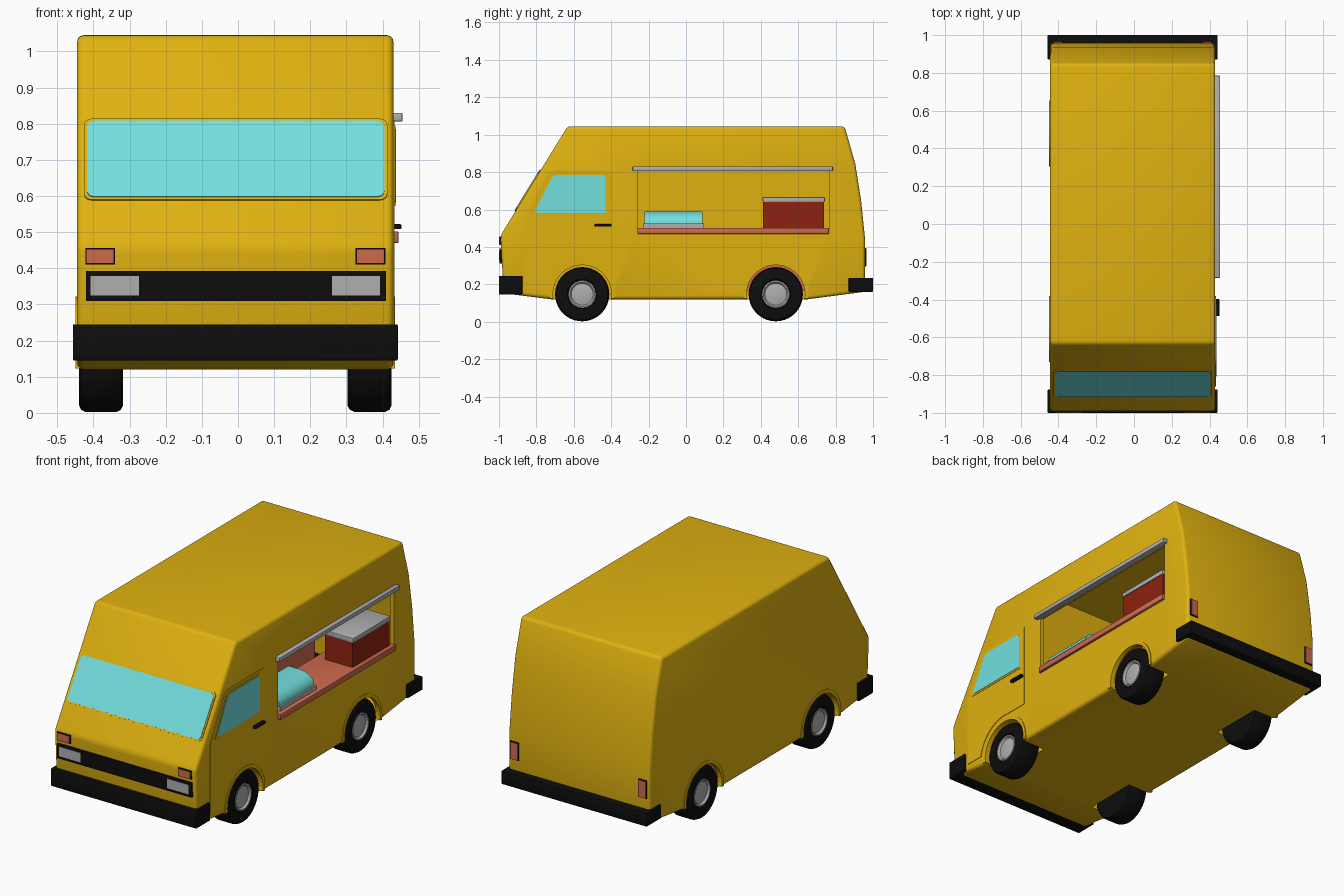
import bpy, bmesh, math
from mathutils import Matrix, Vector

if "Cube" in bpy.data.objects:
    bpy.data.objects.remove(bpy.data.objects["Cube"])

CX, HW = -0.0075, 0.4375          # body centre line and half width
RIGHT = CX + HW
WHEELS = {"front": -0.555, "rear": 0.48}
WZ = 0.147


def mat(name, r, g, b):
    m = bpy.data.materials.new(name)
    m.diffuse_color = (r, g, b, 1)
    m.use_nodes = True
    m.node_tree.nodes["Principled BSDF"].inputs["Base Color"].default_value = m.diffuse_color
    return m


YELLOW = mat("yellow paint", 0.74, 0.44, 0.005)
CYAN = mat("cyan glass", 0.17, 0.74, 0.73)
BLACK = mat("black rubber", 0.004, 0.004, 0.004)
GREY = mat("light grey", 0.43, 0.43, 0.43)
SALMON = mat("salmon", 0.62, 0.145, 0.075)
RED = mat("dark red", 0.27, 0.016, 0.005)


def finish(name, bm, m, smooth=True):
    bmesh.ops.recalc_face_normals(bm, faces=bm.faces)
    me = bpy.data.meshes.new(name)
    bm.to_mesh(me)
    bm.free()
    ob = bpy.data.objects.new(name, me)
    bpy.context.collection.objects.link(ob)
    me.materials.append(m)
    if smooth:
        smooth_by_angle(ob)
    return ob


def smooth_by_angle(ob):
    bpy.ops.object.select_all(action='DESELECT')
    ob.select_set(True)
    bpy.context.view_layer.objects.active = ob
    bpy.ops.object.shade_smooth_by_angle(angle=math.radians(35))


def prism(name, pts, a, b, m, axis='x'):
    """Extrude a (y,z) outline along x, or an (x,z) outline along y."""
    bm = bmesh.new()
    put = (lambda p, t: (t, *p)) if axis == 'x' else (lambda p, t: (p[0], t, p[1]))
    v0 = [bm.verts.new(put(p, a)) for p in pts]
    v1 = [bm.verts.new(put(p, b)) for p in pts]
    bm.faces.new(v0)
    bm.faces.new(v1)
    n = len(pts)
    for i in range(n):
        j = (i + 1) % n
        bm.faces.new((v0[i], v0[j], v1[j], v1[i]))
    return finish(name, bm, m, False)


def box(name, x, y, z, m, bevel=0.0, corner=0.0, tilt=0.0):
    """Box from ranges; corner rounds the edges that run along y, tilt leans it back."""
    bm = bmesh.new()
    size = [r[1] - r[0] for r in (x, y, z)]
    mid = Vector([(r[0] + r[1]) / 2 for r in (x, y, z)])
    bmesh.ops.create_cube(bm, size=1, matrix=Matrix.Diagonal((*size, 1)))
    if corner:
        es = [e for e in bm.edges if abs((e.verts[0].co - e.verts[1].co).y) > 1e-5]
        bmesh.ops.bevel(bm, geom=es, offset=corner, segments=4, profile=0.5, affect='EDGES')
    if bevel:
        bmesh.ops.bevel(bm, geom=bm.edges[:], offset=bevel, segments=2, profile=0.5, affect='EDGES')
    bm.transform(Matrix.Translation(mid) @ Matrix.Rotation(-tilt, 4, 'X'))
    return finish(name, bm, m)


def lathe(name, prof, side, y, m, n=40):
    """Spin (x offset, radius) points about the wheel axle."""
    bm = bmesh.new()
    rings = []
    for off, r in prof:
        rings.append([bm.verts.new((CX + side * off, y + r * math.cos(2 * math.pi * i / n),
                                    WZ + r * math.sin(2 * math.pi * i / n))) for i in range(n)])
    for p, q in zip(rings, rings[1:]):
        for i in range(n):
            j = (i + 1) % n
            bm.faces.new((p[i], p[j], q[j], q[i]))
    bm.faces.new(rings[0])
    bm.faces.new(rings[-1])
    return finish(name, bm, m)


def arc(y, r, a0, a1, n=24):
    return [(y + r * math.cos(math.radians(a0 + (a1 - a0) * i / n)),
             WZ + r * math.sin(math.radians(a0 + (a1 - a0) * i / n))) for i in range(n + 1)]


# Body shell: side profile with rounded edges, then cut out
profile = [(-0.975, 0.152), (-0.72, 0.12), (0.65, 0.12), (0.957, 0.16), (0.957, 0.445),
           (0.936, 0.65), (0.905, 0.845), (0.848, 1.045), (-0.633, 1.045), (-0.992, 0.46)]
body = prism("van_body", profile, CX - HW, RIGHT, YELLOW)
bv = body.modifiers.new("round", 'BEVEL')
bv.width, bv.segments, bv.limit_method, bv.angle_limit = 0.018, 3, 'ANGLE', math.radians(25)

room = [(-0.3, 0.16), (0.92, 0.17), (0.92, 0.45), (0.87, 0.84), (0.83, 0.99), (-0.3, 0.99)]
cutters = [prism("room_cutter", room, CX - HW + 0.022, RIGHT - 0.022, YELLOW),
           box("hatch_cutter", (0.36, 0.6), (-0.26, 0.765), (0.47, 0.81), YELLOW)]
for y in WHEELS.values():
    for s in (-1, 1):
        cutters.append(prism("arch_cutter", arc(y, 0.157, 0, 345, 46), CX + s * 0.295, CX + s * 0.6, YELLOW))
for c in cutters:
    c.hide_render = True
    b = body.modifiers.new("cut", 'BOOLEAN')
    b.operation, b.solver, b.object = 'DIFFERENCE', 'EXACT', c
bpy.context.view_layer.update()
done = bpy.data.meshes.new_from_object(body.evaluated_get(bpy.context.evaluated_depsgraph_get()))
body.modifiers.clear()
body.data = done
for c in cutters:
    bpy.data.objects.remove(c)
done.materials.clear()
done.materials.append(YELLOW)
smooth_by_angle(body)

# Wheels, hubs and arch lips
tyre = [(0.31, 0.1), (0.31, 0.125), (0.316, 0.138), (0.33, 0.145), (0.413, 0.145), (0.427, 0.138),
        (0.4325, 0.125), (0.4325, 0.08), (0.42, 0.072)]
hub = [(0.4, 0.073), (0.43, 0.073), (0.431, 0.066), (0.42, 0.058), (0.424, 0.04), (0.426, 0.012)]
for label, y in WHEELS.items():
    for s, sn in ((-1, "left"), (1, "right")):
        lathe(f"{label}_{sn}_tyre", tyre, s, y, BLACK)
        lathe(f"{label}_{sn}_hub", hub, s, y, GREY)
        prism(f"{label}_{sn}_arch_lip", arc(y, 0.175, -8, 188) + arc(y, 0.156, 188, -8),
              CX + s * (HW - 0.02), CX + s * (HW + 0.004), YELLOW)

# Bumpers
box("front_bumper", (-0.457, 0.442), (-1.0, -0.875), (0.145, 0.245), BLACK, 0.004)
box("rear_bumper", (-0.457, 0.442), (0.87, 1.0), (0.16, 0.235), BLACK, 0.004)

# Windscreen with frame, lying on the sloped nose
lean = math.atan2(0.359, 0.585)
h = 0.105 / math.cos(lean)
ym = -0.992 + 0.24 * math.tan(lean)
for name, grow, t, m in (("windscreen_frame", 0.008, 0.004, YELLOW), ("windscreen", 0.0, 0.007, CYAN)):
    box(name, (-0.418 - grow, 0.405 + grow), (ym - t, ym + t), (0.7 - h - grow, 0.7 + h + grow),
        m, corner=0.02, tilt=lean)

# Grille, headlights, indicators and tail lights
box("grille", (-0.42, 0.41), (-0.997, -0.96), (0.31, 0.392), BLACK)
for s, sn in ((-1, "left"), (1, "right")):
    def span(a, b):
        return sorted((CX + s * a, CX + s * b))
    box(f"{sn}_headlight", span(0.267, 0.4), (-0.9995, -0.97), (0.325, 0.378), GREY)
    box(f"{sn}_indicator_frame", span(0.333, 0.415), (-0.997, -0.97), (0.41, 0.456), BLACK)
    box(f"{sn}_indicator", span(0.337, 0.411), (-0.9995, -0.97), (0.414, 0.452), SALMON)
    box(f"{sn}_tail_light_frame", span(0.37, 0.422), (0.94, 0.962), (0.295, 0.395), BLACK)
    box(f"{sn}_tail_light", span(0.374, 0.418), (0.94, 0.966), (0.299, 0.391), SALMON)

# Cab door on the right side, with window and handle
fy = WHEELS["front"]
door = [(-0.39, 0.34), (-0.39, 0.81), (-0.715, 0.81), (-0.74, 0.795), (-0.86, 0.56), (-0.86, 0.175)]
door += arc(fy, 0.195, 172, 82, 16)
prism("cab_door", door, RIGHT - 0.01, RIGHT + 0.003, YELLOW)
frame = [(-0.42, 0.572), (-0.42, 0.785), (-0.43, 0.795), (-0.70, 0.795), (-0.725, 0.78), (-0.822, 0.585), (-0.815, 0.572)]
prism("door_window_frame", frame, RIGHT - 0.01, RIGHT + 0.005, YELLOW)
glass = [(-0.43, 0.582), (-0.43, 0.775), (-0.44, 0.785), (-0.695, 0.785), (-0.718, 0.77), (-0.808, 0.592), (-0.8, 0.582)]
prism("door_window", glass, RIGHT - 0.01, RIGHT + 0.007, CYAN)
box("door_handle", (RIGHT, 0.452), (-0.488, -0.398), (0.508, 0.522), BLACK, 0.003)

# Serving hatch: awning, counter and kitchen items
box("awning", (RIGHT - 0.01, 0.455), (-0.285, 0.785), (0.806, 0.83), GREY, 0.003)
box("serving_counter", (0.19, 0.444), (-0.259, 0.764), (0.47, 0.502), SALMON, 0.003)
box("back_counter", (-0.42, -0.14), (-0.28, 0.88), (0.165, 0.44), SALMON)
box("display_base", (0.24, 0.42), (-0.228, 0.095), (0.502, 0.526), GREY)
curve = [(0.25, 0.526), (0.25, 0.59), (0.32, 0.59)]
curve += [(0.32 + 0.09 * math.sin(a), 0.526 + 0.064 * math.cos(a)) for a in [math.pi / 16 * i for i in range(1, 9)]]
smooth_by_angle(prism("display_glass", curve, -0.222, 0.088, CYAN, 'y'))
box("grill", (0.25, 0.42), (0.412, 0.738), (0.502, 0.64), RED)
box("grill_top", (0.245, 0.425), (0.41, 0.742), (0.64, 0.666), GREY, 0.003)
